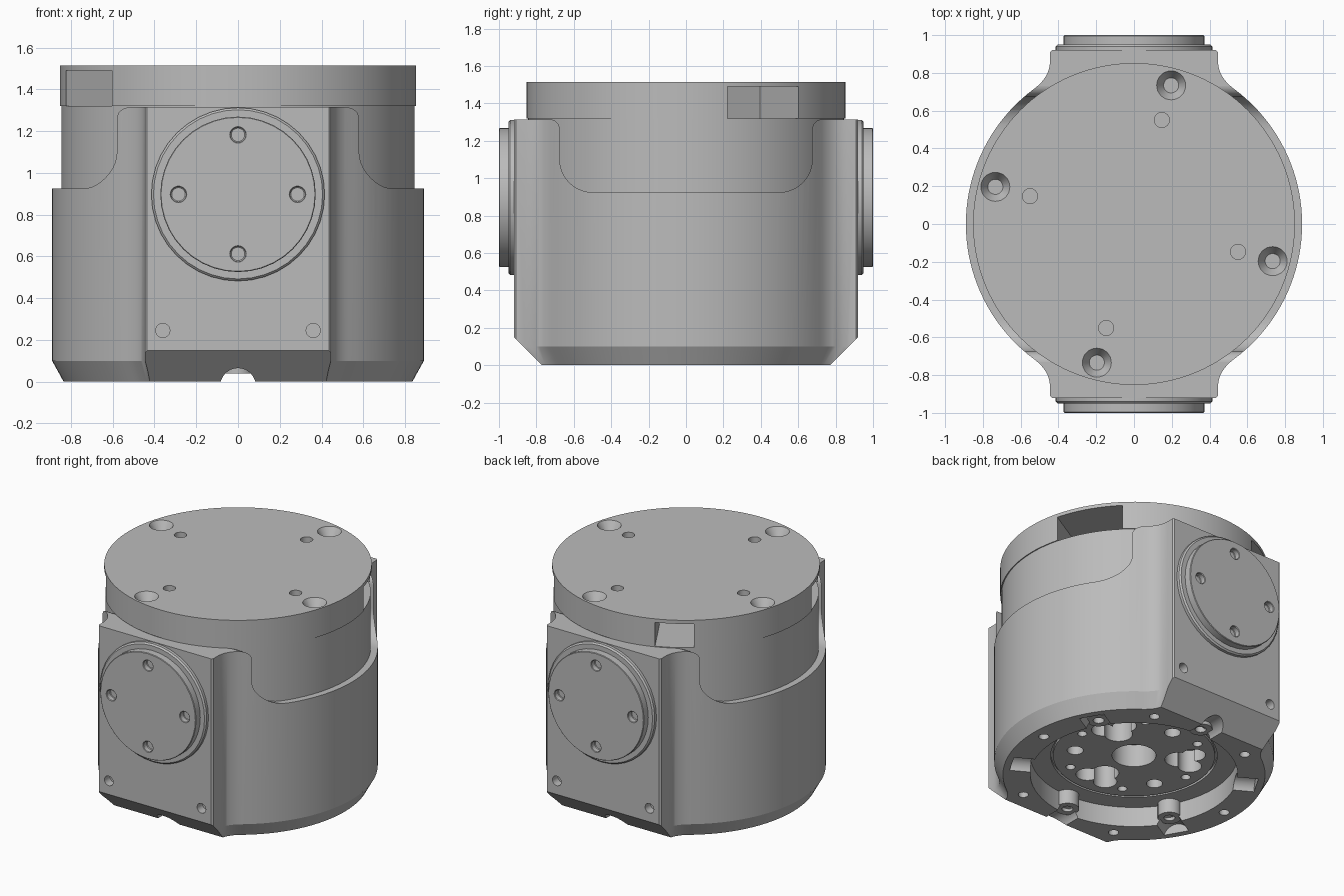
import bpy, bmesh, math
from math import cos, sin, radians
from mathutils import Matrix, Vector

cube = bpy.data.objects.get("Cube")
if cube:
    bpy.data.objects.remove(cube)

grey = bpy.data.materials.new("metal_grey")
grey.use_nodes = True
GREY = (0.5, 0.5, 0.5, 1)
grey.diffuse_color = GREY
grey.node_tree.nodes["Principled BSDF"].inputs["Base Color"].default_value = GREY


def loft(bm, rings):
    """Closed solid through rings of equal length."""
    loops = [[bm.verts.new(p) for p in ring] for ring in rings]
    n = len(loops[0])
    faces = [bm.faces.new(loops[0]), bm.faces.new(loops[-1])]
    for a, b in zip(loops, loops[1:]):
        faces += [bm.faces.new((a[i], a[(i + 1) % n], b[(i + 1) % n], b[i])) for i in range(n)]
    bmesh.ops.recalc_face_normals(bm, faces=faces)


def rod(bm, base, axis, r1, length, r2=None, sides=32):
    """Cylinder or cone starting at base and running along axis."""
    axis = Vector(axis)
    turn = axis.to_track_quat('Z', 'Y').to_matrix().to_4x4()
    place = Matrix.Translation(Vector(base)) @ turn @ Matrix.Translation((0, 0, length / 2))
    bmesh.ops.create_cone(bm, cap_ends=True, segments=sides, radius1=r1,
                          radius2=r1 if r2 is None else r2, depth=length, matrix=place)


def polar(r, deg, z=0.0):
    return Vector((r * cos(radians(deg)), r * sin(radians(deg)), z))


def make(name, bm):
    mesh = bpy.data.meshes.new(name)
    bm.to_mesh(mesh)
    bm.free()
    mesh.materials.append(grey)
    ob = bpy.data.objects.new(name, mesh)
    bpy.context.collection.objects.link(ob)
    return ob


def select(ob):
    bpy.ops.object.select_all(action='DESELECT')
    ob.select_set(True)
    bpy.context.view_layer.objects.active = ob


def cut(ob, bm):
    tool = make("cutter", bm)
    tool.hide_render = True
    mod = ob.modifiers.new("cut", 'BOOLEAN')
    mod.operation, mod.solver, mod.object = 'DIFFERENCE', 'EXACT', tool
    select(ob)
    bpy.ops.object.modifier_apply(modifier=mod.name)
    bpy.data.objects.remove(tool)


def smooth(ob):
    select(ob)
    bpy.ops.object.shade_smooth_by_angle(angle=radians(25))


# Housing outline: round sides flowing by fillets into two flat blocks
start, ctrl, end = Vector((0.53, 0.715)), Vector((0.445, 0.778)), Vector((0.445, 0.86))
low = math.degrees(math.atan2(start.y, start.x))
quarter = [polar(0.89, low * i / 20).to_2d() for i in range(20)]
for i in range(9):
    t = i / 8
    quarter.append(start * (1 - t) ** 2 + ctrl * 2 * t * (1 - t) + end * t * t)
quarter += [Vector((0.445, 0.91)), Vector((0.435, 0.92))]
half = quarter + [Vector((-p.x, p.y)) for p in reversed(quarter[1:])]
half += [Vector((-0.89, 0))]
outline = half + [Vector((p.x, -p.y)) for p in reversed(half[1:-1])]

bm = bmesh.new()
loft(bm, [[(p.x * s, p.y * s, z) for p in outline]
          for s, z in ((0.938, 0), (1, 0.1), (1, 1.315))])
housing = make("housing", bm)

# Sloped undercut below each flat block
bm = bmesh.new()
for s in (1, -1):
    wedge = [(0.67, -0.1), (0.92, 0.15), (1.1, 0.15), (1.1, -0.1)]
    loft(bm, [[(x, s * y, z) for y, z in wedge] for x in (-0.7, 0.7)])
cut(housing, bm)

# Lowered side walls with rounded transitions
side = [(0.5 + 0.175 * sin(radians(a)), 1.1 - 0.175 * cos(radians(a))) for a in range(0, 91, 9)]
side += [(0.73 - 0.055 * cos(radians(a)), 1.26 + 0.055 * sin(radians(a))) for a in range(0, 91, 15)]
side += [(0.73, 1.5)]
side += [(-y, z) for y, z in reversed(side)]
bm = bmesh.new()
loft(bm, [[(x, y, z) for y, z in side] for x in (-1, 1)])
cut(housing, bm)

# Round recess in the underside
bm = bmesh.new()
rod(bm, (0, 0, -0.1), (0, 0, 1), 0.66, 0.24, sides=96)
cut(housing, bm)

# Half-round channels through the underside rim
bm = bmesh.new()
for a in range(30, 390, 60):
    rod(bm, polar(0.5, a, -0.02), polar(1, a), 0.085, 0.55 if a in (90, 270) else 0.29)
cut(housing, bm)

# Rim bolt holes, face bolt holes and holes of the inner plate
bm = bmesh.new()
for a in range(0, 360, 60):
    rod(bm, polar(0.75, a, -0.05), (0, 0, 1), 0.033, 0.17, sides=20)
    rod(bm, polar(0.43, a, 0.1), (0, 0, 1), 0.03, 0.14, sides=20)
for a in (90, 210, 330):
    rod(bm, polar(0.38, a, 0.1), (0, 0, 1), 0.052, 0.16, sides=24)
rod(bm, (0, 0, 0.1), (0, 0, 1), 0.14, 0.2, sides=48)
for s in (1, -1):
    for x in (-0.36, 0.36):
        rod(bm, (x, s * 0.86, 0.245), (0, s, 0), 0.034, 0.1, sides=20)
cut(housing, bm)

# Three-lobed pockets of the inner plate
for r, spread, size in ((0.29, 0, 0.09), (0.38, 11, 0.075), (0.38, -11, 0.075)):
    bm = bmesh.new()
    for a in (30, 150, 270):
        rod(bm, polar(r, a + spread, 0.1), (0, 0, 1), size, 0.2)
    cut(housing, bm)

# Thin groove around the inner plate
bm = bmesh.new()
rod(bm, (0, 0, 0.1), (0, 0, 1), 0.53, 0.06, sides=96)
groove = make("groove_cutter", bm)
bm = bmesh.new()
rod(bm, (0, 0, 0.05), (0, 0, 1), 0.515, 0.2, sides=96)
cut(groove, bm)
bm = bmesh.new()
bm.from_mesh(groove.data)
bpy.data.objects.remove(groove)
cut(housing, bm)
smooth(housing)

# Screw tabs standing in the recess
for i, a in enumerate((30, 90, 210, 270)):
    bm = bmesh.new()
    rod(bm, polar(0.66, a, 0.04), (0, 0, 1), 0.075, 0.12, sides=24)
    tab = make(f"screw_tab_{i + 1}", bm)
    bm = bmesh.new()
    rod(bm, polar(0.66, a, 0), (0, 0, 1), 0.035, 0.12, sides=20)
    cut(tab, bm)
    smooth(tab)

# Inner drum below the cap
bm = bmesh.new()
rod(bm, (0, 0, 0.8), (0, 0, 1), 0.845, 0.52, sides=128)
smooth(make("drum", bm))

# Cap with countersunk screws, plain holes and side openings
bm = bmesh.new()
rod(bm, (0, 0, 1.32), (0, 0, 1), 0.852, 0.195, sides=128)
cap = make("cap", bm)
bm = bmesh.new()
for a in range(75, 400, 90):
    rod(bm, polar(0.76, a, 1.455), (0, 0, 1), 0.04, 0.0605, r2=0.077)
    rod(bm, polar(0.57, a, 1.45), (0, 0, 1), 0.04, 0.1, sides=24)
for a, width in ((30, 0.44), (120, 0.25), (210, 0.44)):
    place = Matrix.Rotation(radians(a), 4, 'Z') @ Matrix.Translation((0.71, 0, 1.395))
    bmesh.ops.create_cube(bm, size=1, matrix=place @ Matrix.Diagonal((0.6, width, 0.19, 1)))
cut(cap, bm)
smooth(cap)

# Stepped round flanges on the two flat blocks
for name, s in (("front", -1), ("back", 1)):
    bm = bmesh.new()
    rod(bm, (0, s * 0.88, 0.897), (0, s, 0), 0.415, 0.06, sides=40)
    rod(bm, (0, s * 0.94, 0.897), (0, s, 0), 0.415, 0.01, r2=0.405, sides=40)
    smooth(make(name + "_flange_base", bm))
    bm = bmesh.new()
    rod(bm, (0, s * 0.9, 0.897), (0, s, 0), 0.372, 0.1, sides=40)
    plate = make(name + "_flange_plate", bm)
    bm = bmesh.new()
    for x, z in ((0.285, 0), (-0.285, 0), (0, 0.285), (0, -0.285)):
        rod(bm, (x, s * 0.96, 0.897 + z), (0, s, 0), 0.036, 0.1, sides=20)
    cut(plate, bm)
    bevel = plate.modifiers.new("edge", 'BEVEL')
    bevel.width, bevel.segments, bevel.angle_limit = 0.007, 1, radians(60)
    smooth(plate)
